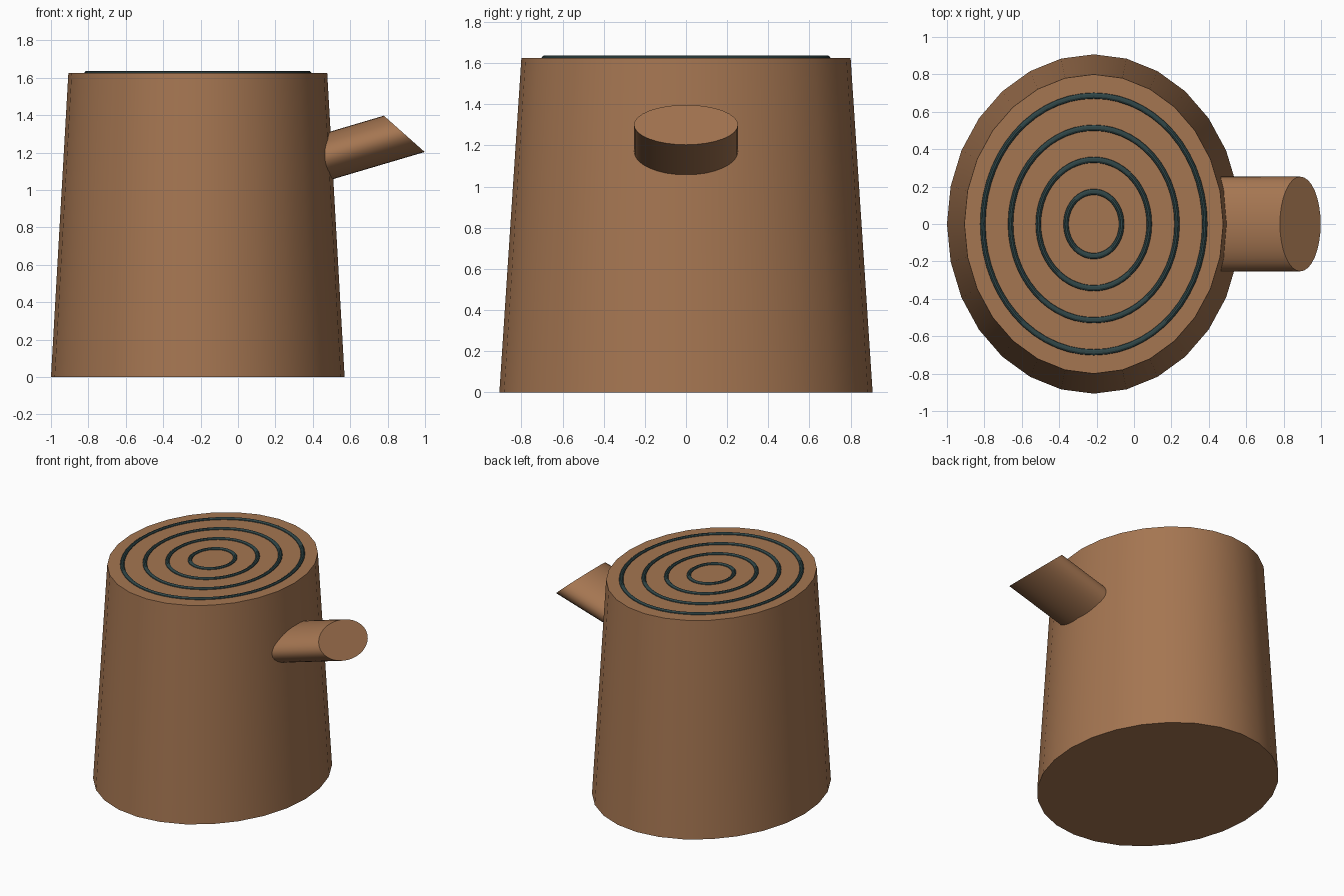
import bpy, bmesh, math
from mathutils import Vector

if "Cube" in bpy.data.objects:
    bpy.data.objects.remove(bpy.data.objects["Cube"])

CX = -0.215      # trunk axis
TOP = 1.625      # height of the cut surface


def material(name, rgb):
    m = bpy.data.materials.new(name)
    m.diffuse_color = (*rgb, 1)
    m.use_nodes = True
    m.node_tree.nodes["Principled BSDF"].inputs["Base Color"].default_value = m.diffuse_color
    return m


bark = material("bark_brown", (0.375, 0.180, 0.083))
dark = material("dark_ring", (0.030, 0.062, 0.064))


def finish(obj, mat):
    obj.data.materials.append(mat)
    bpy.ops.object.select_all(action='DESELECT')
    obj.select_set(True)
    bpy.context.view_layer.objects.active = obj
    bpy.ops.object.shade_smooth_by_angle(angle=math.radians(35))


def loft(name, ring_a, ring_b, mat):
    """Closed solid between two matching rings of points."""
    bm = bmesh.new()
    a = [bm.verts.new(p) for p in ring_a]
    b = [bm.verts.new(p) for p in ring_b]
    n = len(a)
    for i in range(n):
        j = (i + 1) % n
        bm.faces.new((a[i], a[j], b[j], b[i]))
    bm.faces.new(a)
    bm.faces.new(b)
    bmesh.ops.recalc_face_normals(bm, faces=bm.faces)
    mesh = bpy.data.meshes.new(name)
    bm.to_mesh(mesh)
    bm.free()
    obj = bpy.data.objects.new(name, mesh)
    bpy.context.collection.objects.link(obj)
    finish(obj, mat)


def ellipse(centre, u, v, n):
    c, u, v = Vector(centre), Vector(u), Vector(v)
    return [c + u * math.cos(2 * math.pi * i / n) + v * math.sin(2 * math.pi * i / n)
            for i in range(n)]


# Tapered oval trunk
loft("trunk",
     ellipse((CX, 0, 0), (0.785, 0, 0), (0, 0.907, 0), 28),
     ellipse((CX, 0, TOP), (0.692, 0, 0), (0, 0.800, 0), 28), bark)

# Cut-off side branch: slanted end cap swept back into the trunk
cap = ellipse((0.889, 0, 1.300), (0.109, 0, -0.097), (0, 0.253, 0), 32)
slope = 0.296
root = [Vector((0.36, p.y, p.z - slope * (p.x - 0.36))) for p in cap]
loft("branch_stub", root, cap, bark)

# Growth rings half sunk into the cut surface
for k in range(1, 5):
    bpy.ops.mesh.primitive_torus_add(
        major_segments=56, minor_segments=10,
        major_radius=0.1715 * k, minor_radius=0.0175,
        location=(CX, 0, TOP - 0.004))
    ring = bpy.context.object
    ring.name = f"growth_ring_{k}"
    ring.scale = (0.865, 1, 0.9)
    finish(ring, dark)
